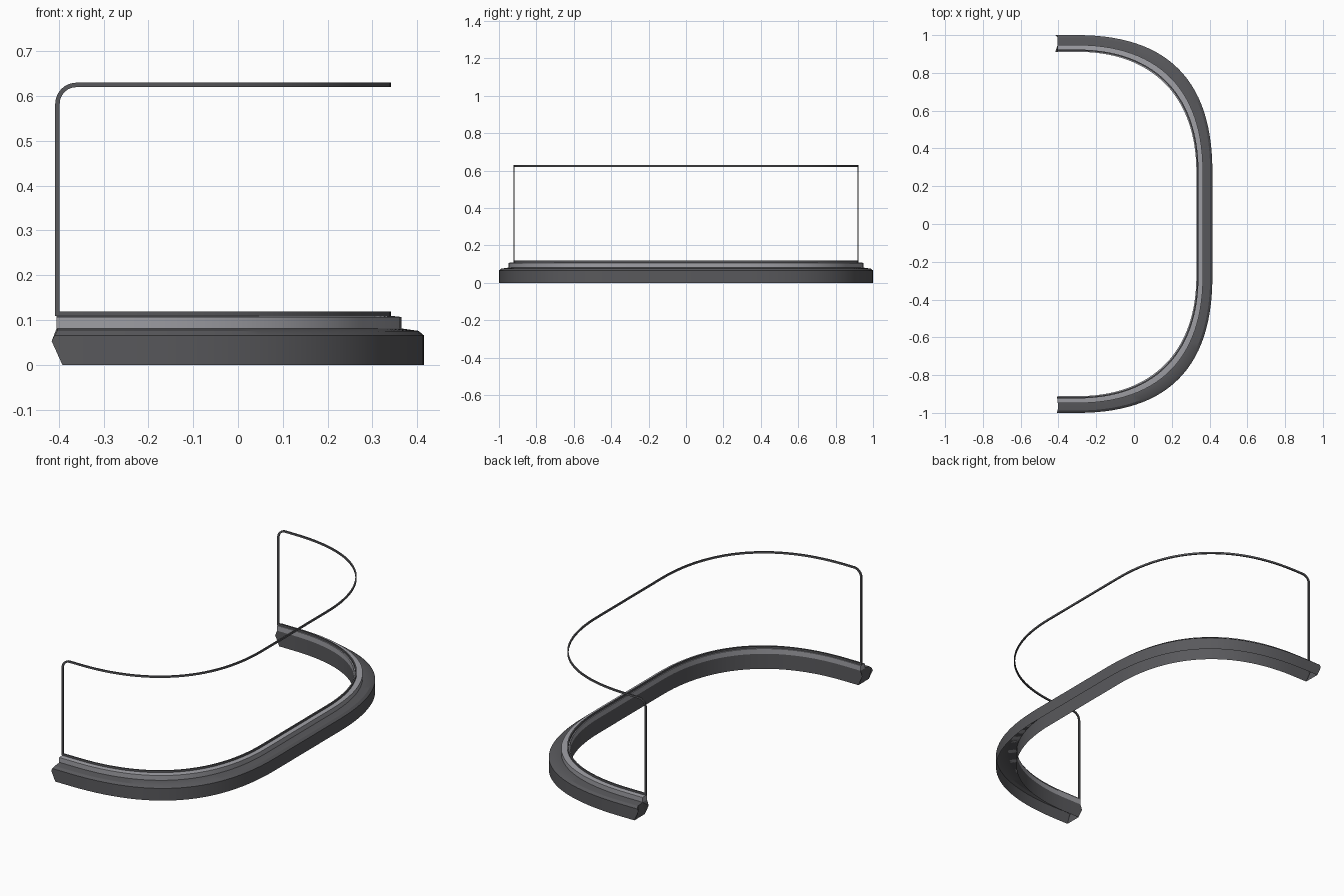
import bpy, bmesh
from math import sin, cos, pi
from mathutils import Vector
from mathutils.geometry import interpolate_bezier

if "Cube" in bpy.data.objects:
    bpy.data.objects.remove(bpy.data.objects["Cube"])

X_END = -0.405


def plan(d):
    """U-shaped plan line, d inwards of the outer edge (wider at the corners)."""
    k = d / 0.08
    x, y = 0.415 - d, 1 - 1.04 * d
    half = [Vector((X_END, y)), Vector((-0.35, y))]
    half += [p.to_2d() for p in interpolate_bezier(
        Vector((-0.30, y, 0)), Vector((0.173 - 0.061 * k, y, 0)),
        Vector((x, 0.765 - 0.096 * k, 0)), Vector((x, 0.28, 0)), 29)]
    return half + [Vector((p.x, -p.y)) for p in reversed(half)]


def material(name, c):
    m = bpy.data.materials.new(name)
    m.diffuse_color = (c, c, c * 1.08, 1)
    m.use_nodes = True
    m.node_tree.nodes["Principled BSDF"].inputs["Base Color"].default_value = m.diffuse_color
    return m


def mesh_object(name, rings, closed, mat):
    """Skin rings of points; close the loop or cap the ends."""
    bm = bmesh.new()
    vs = [[bm.verts.new(p) for p in r] for r in rings]
    n, k = len(vs), len(vs[0])
    for i in range(n if closed else n - 1):
        a, b = vs[i], vs[(i + 1) % n]
        for j in range(k):
            bm.faces.new((a[j], a[(j + 1) % k], b[(j + 1) % k], b[j]))
    if not closed:
        bm.faces.new(vs[0])
        bm.faces.new(vs[-1])
        bmesh.ops.triangulate(bm, faces=[f for f in bm.faces if len(f.verts) > 4])
    bmesh.ops.recalc_face_normals(bm, faces=bm.faces)
    # the sill is a shell, open underneath
    under = [f for f in bm.faces if all(v.co.z < 0.001 for v in f.verts)]
    bmesh.ops.delete(bm, geom=under, context='FACES_ONLY')
    me = bpy.data.meshes.new(name)
    bm.to_mesh(me)
    bm.free()
    ob = bpy.data.objects.new(name, me)
    bpy.context.collection.objects.link(ob)
    me.materials.append(mat)
    bpy.ops.object.select_all(action='DESELECT')
    bpy.context.view_layer.objects.active = ob
    ob.select_set(True)
    bpy.ops.object.shade_smooth_by_angle(angle=0.5)


def sweep(name, profile, mat):
    """Profile points: inward offset, height, x position of the end."""
    cols = []
    for d, z, xe in profile:
        col = [Vector((p.x, p.y, z)) for p in plan(d)]
        col[0].x = col[-1].x = xe
        cols.append(col)
    mesh_object(name, list(zip(*cols)), False, mat)


dark, grey = material("dark_grey", 0.1), material("mid_grey", 0.35)

# Heavy sill and stepped rail with pointed ends, one shell
sweep("base_sill", [(0, 0, -0.392), (0, 0.053, -0.416), (0, 0.066, -0.409),
                    (0.012, 0.076, -0.404), (0.048, 0.081, -0.402),
                    (0.050, 0.081, X_END), (0.085, 0.081, X_END),
                    (0.085, 0.053, -0.416), (0.085, 0, -0.392)], dark)
sweep("upper_rail", [(0.05, 0.081, X_END), (0.05, 0.107, X_END),
                     (0.068, 0.109, X_END), (0.085, 0.109, X_END),
                     (0.085, 0.081, X_END)], grey)

# Thin trim loop: along the top, down, back along the rail, up
line = plan(0.077)
LOW, HIGH, R, T, W = 0.114, 0.625, 0.042, 0.005, 0.0035
XE = -0.403
yw = line[0].y
corner = [(XE + R - R * cos(a), HIGH - R + R * sin(a), a)
          for a in [i * pi / 12 for i in range(7)]]


def trim_ring(p, side, up):
    return [p + side * (W * s) + up * (T * u)
            for s, u in ((1, 1), (1, -1), (-1, -1), (-1, 1))]


def run(z, flip):
    """Long curved run at height z."""
    rings = []
    for i in range(1, len(line) - 1):
        t = (line[i + 1] - line[i - 1]).normalized()
        rings.append(trim_ring(Vector((*line[i], z)), Vector((t.y, -t.x, 0)),
                               Vector((0, 0, flip))))
    return rings


def corner_ring(x, z, a, s, mitre=1.0):
    return trim_ring(Vector((x, yw * s, z)), Vector((0, -s, 0)),
                     Vector((-cos(a), 0, sin(a))) * mitre)


rings = [corner_ring(x, z, a, 1) for x, z, a in corner]
rings += run(HIGH, 1)
rings += [corner_ring(x, z, a, -1) for x, z, a in reversed(corner)]
rings.append(corner_ring(XE, LOW, -pi / 4, -1, 1.41))
rings += reversed(run(LOW, -1))
rings.append(corner_ring(XE, LOW, -pi / 4, 1, 1.41))
mesh_object("trim_frame", rings, True, dark)
